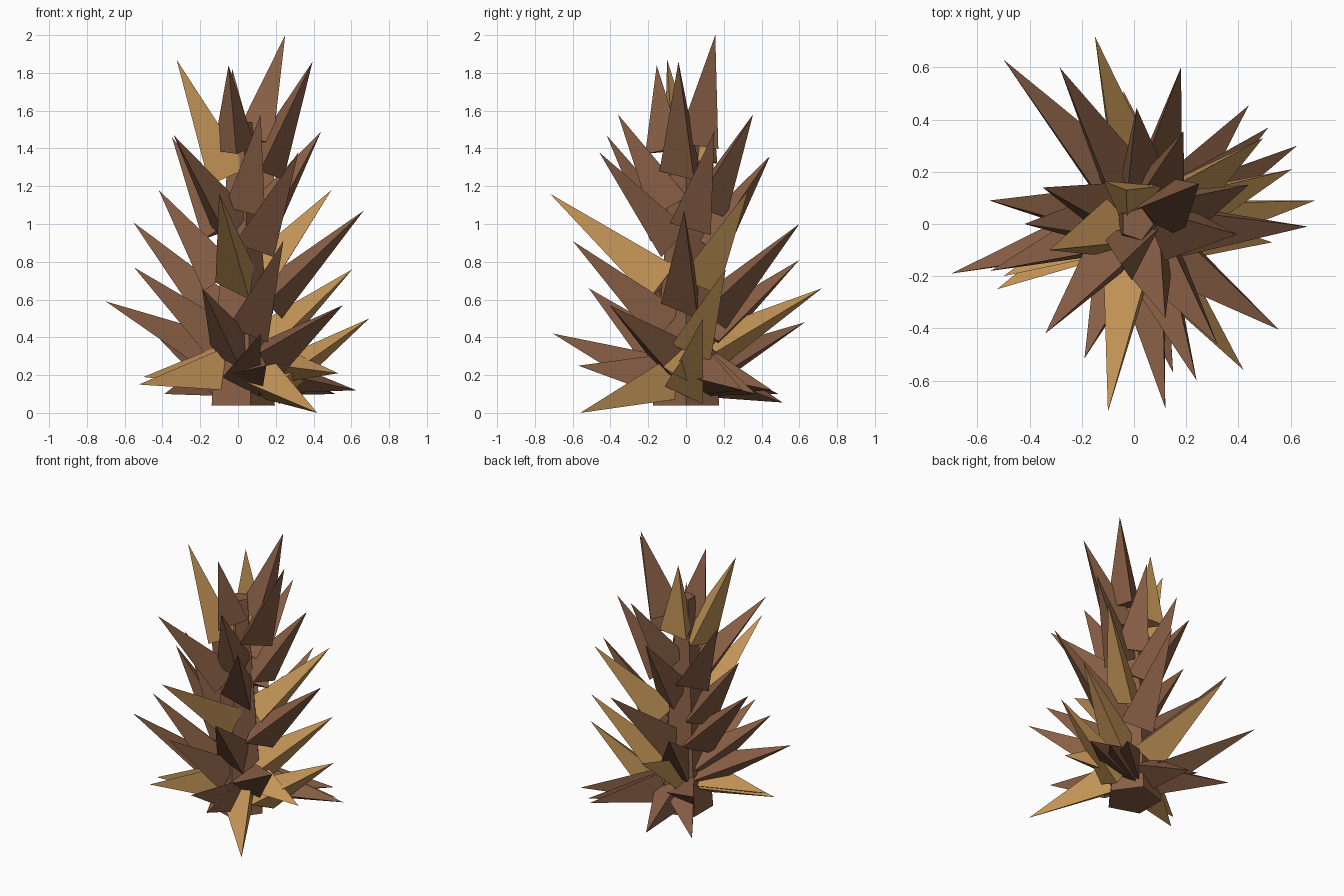
import bpy, math
from mathutils import Vector

if "Cube" in bpy.data.objects:
    bpy.data.objects.remove(bpy.data.objects["Cube"])


def material(name, rgb):
    m = bpy.data.materials.new(name)
    m.diffuse_color = (*rgb, 1)
    m.use_nodes = True
    m.node_tree.nodes["Principled BSDF"].inputs["Base Color"].default_value = m.diffuse_color
    return m


brown = material("brown_leaf", (0.25, 0.115, 0.06))
gold = material("gold_leaf", (0.55, 0.30, 0.095))

# leaf tips, from the top of the plant downwards
BROWN_TIPS = [
    (.25, .155, 2.0), (.395, -.04, 1.86), (-.05, -.155, 1.84), (.12, -.36, 1.58),
    (.19, .355, 1.58), (.44, .15, 1.49), (-.34, -.42, 1.47), (-.35, .14, 1.46),
    (.32, -.46, 1.38), (.01, .445, 1.36), (-.42, 0, 1.18), (.665, -.01, 1.07),
    (-.555, .09, 1.01), (.18, .6, 1.0), (.24, -.6, .91), (-.285, .6, .81),
    (-.55, -.18, .77), (-.19, -.515, .66), (-.7, -.19, .59), (.555, -.405, .57),
    (-.5, .63, .48), (.12, -.705, .42), (.44, .455, .12), (.15, -.57, .25),
    (.625, .3, .12), (.515, .37, .1), (-.39, .49, .1), (-.04, .51, .055)]
GOLD_TIPS = [
    (-.325, -.1, 1.87), (-.03, .13, 1.82), (.495, .33, 1.18), (-.1, -.72, 1.16),
    (.605, .21, .76), (-.15, .72, .66), (.695, .09, .5), (.53, -.07, .21),
    (-.525, -.25, .15), (-.5, -.2, .19), (.42, -.56, 0)]

# tip height -> height where the leaf leaves the trunk
ROOTS = [(0, .18), (.1, .2), (.12, .21), (.15, .23), (.21, .26), (.25, .2),
         (.42, .19), (.48, .2), (.5, .14), (.52, .25), (.6, .3), (.81, .38),
         (1.07, .58), (1.16, .69), (1.58, 1.09), (1.82, 1.33), (1.84, 1.39),
         (1.86, 1.28), (1.87, 1.25), (2.0, 1.43)]
RADIUS = .13
CENTRE_X = .03


def root_height(z):
    for (a, ra), (b, rb) in zip(ROOTS, ROOTS[1:]):
        if z <= b:
            return ra + (rb - ra) * (z - a) / (b - a)
    return ROOTS[-1][1]


def leaf(name, tip, mat):
    """Three-sided pyramid from the trunk to the tip, one base corner sideways."""
    tip = Vector(tip)
    z = root_height(tip.z)
    root = Vector((tip.x - CENTRE_X, tip.y, 0)).normalized() * (.14 - .03 * z)
    root += Vector((CENTRE_X, 0, z))
    frame = (tip - root).to_track_quat('Z', 'Y').to_matrix()
    verts = []
    for k in range(3):
        a = math.pi + k * math.tau / 3
        verts.append(root + frame @ Vector((math.cos(a), math.sin(a), 0)) * RADIUS)
    verts.append(tip)
    faces = [(2, 1, 0), (0, 1, 3), (1, 2, 3), (2, 0, 3)]
    me = bpy.data.meshes.new(name)
    me.from_pydata(verts, [], faces)
    me.materials.append(mat)
    bpy.context.collection.objects.link(bpy.data.objects.new(name, me))


# leaves
for i, t in enumerate(BROWN_TIPS):
    leaf(f"brown_leaf_{i}", t, brown)
for i, t in enumerate(GOLD_TIPS):
    leaf(f"gold_leaf_{i}", t, gold)

# five-sided tapering trunk
bpy.ops.mesh.primitive_cone_add(vertices=5, radius1=.185, radius2=.065, depth=1.5,
                                location=(.01, 0, .79), rotation=(0, 0, -math.pi / 2))
trunk = bpy.context.object
trunk.name = "trunk"
trunk.data.materials.append(brown)
